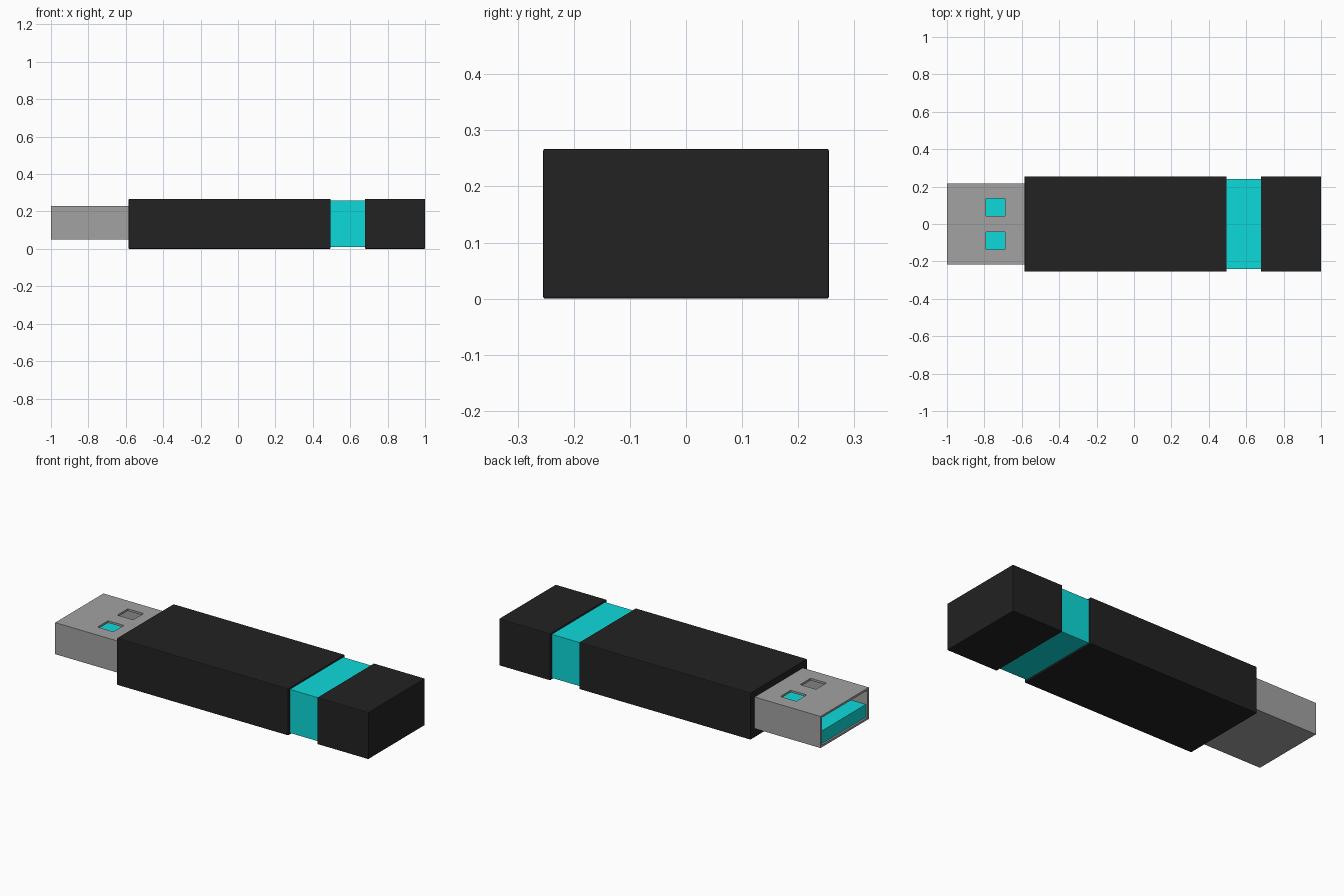
import bpy
import bmesh
from mathutils import Vector

if "Cube" in bpy.data.objects:
    bpy.data.objects.remove(bpy.data.objects["Cube"])


def material(name, colour):
    mat = bpy.data.materials.new(name)
    mat.use_nodes = True
    mat.diffuse_color = (*colour, 1)
    mat.node_tree.nodes["Principled BSDF"].inputs["Base Color"].default_value = (*colour, 1)
    return mat


black = material("black plastic", (0.016, 0.016, 0.016))
teal = material("teal plastic", (0.004, 0.7, 0.7))
metal = material("grey metal", (0.36, 0.36, 0.36))


def box_mesh(low, high):
    low, high = Vector(low), Vector(high)
    bm = bmesh.new()
    bmesh.ops.create_cube(bm, size=1)
    for v in bm.verts:
        v.co = (low + high) / 2 + v.co * (high - low)
    return bm


def finish(bm, name, mat):
    mesh = bpy.data.meshes.new(name)
    bm.to_mesh(mesh)
    bm.free()
    mesh.materials.append(mat)
    obj = bpy.data.objects.new(name, mesh)
    bpy.context.collection.objects.link(obj)
    return obj


def box(name, x0, x1, half_width, z0, z1, mat, bevel=0.0):
    obj = finish(box_mesh((x0, -half_width, z0), (x1, half_width, z1)), name, mat)
    if bevel:
        mod = obj.modifiers.new("soft edges", "BEVEL")
        mod.width = bevel
        mod.segments = 2
    return obj


# Casing: main body, end cap and the recessed band joining them
box("main_body", -0.585, 0.495, 0.255, 0, 0.267, black, 0.004)
box("end_cap", 0.678, 1, 0.255, 0, 0.267, black, 0.004)
box("accent_band", 0.48, 0.69, 0.24, 0.01, 0.258, teal)

# Connector shell: box cut along the window edges, opened at the mouth
HOLE_X = (-0.79, -0.69)
HOLE_Y = (0.042, 0.136)
TOP = 0.23
bm = box_mesh((-1, -0.217, 0.05), (-0.56, 0.217, TOP))
cuts = [(x, 0, 0) for x in HOLE_X] + [(0, s * y, 0) for s in (-1, 1) for y in HOLE_Y]
for point in cuts:
    axis = (1, 0, 0) if point[0] else (0, 1, 0)
    bmesh.ops.bisect_plane(bm, geom=bm.verts[:] + bm.edges[:] + bm.faces[:],
                           plane_co=point, plane_no=axis)


def is_opening(face):
    c = face.calc_center_median()
    window = (c.z > TOP - 0.001 and HOLE_X[0] < c.x < HOLE_X[1]
              and HOLE_Y[0] < abs(c.y) < HOLE_Y[1])
    return window or c.x < -0.999


bmesh.ops.delete(bm, geom=[f for f in bm.faces if is_opening(f)], context="FACES")
shell = finish(bm, "connector_shell", metal)
solid = shell.modifiers.new("sheet thickness", "SOLIDIFY")
solid.thickness = 0.012
solid.offset = -1
solid.use_even_offset = True

# Contact tongue filling the lower half of the shell
box("connector_tongue", -0.99, -0.574, 0.2045, 0.0625, 0.135, teal)
